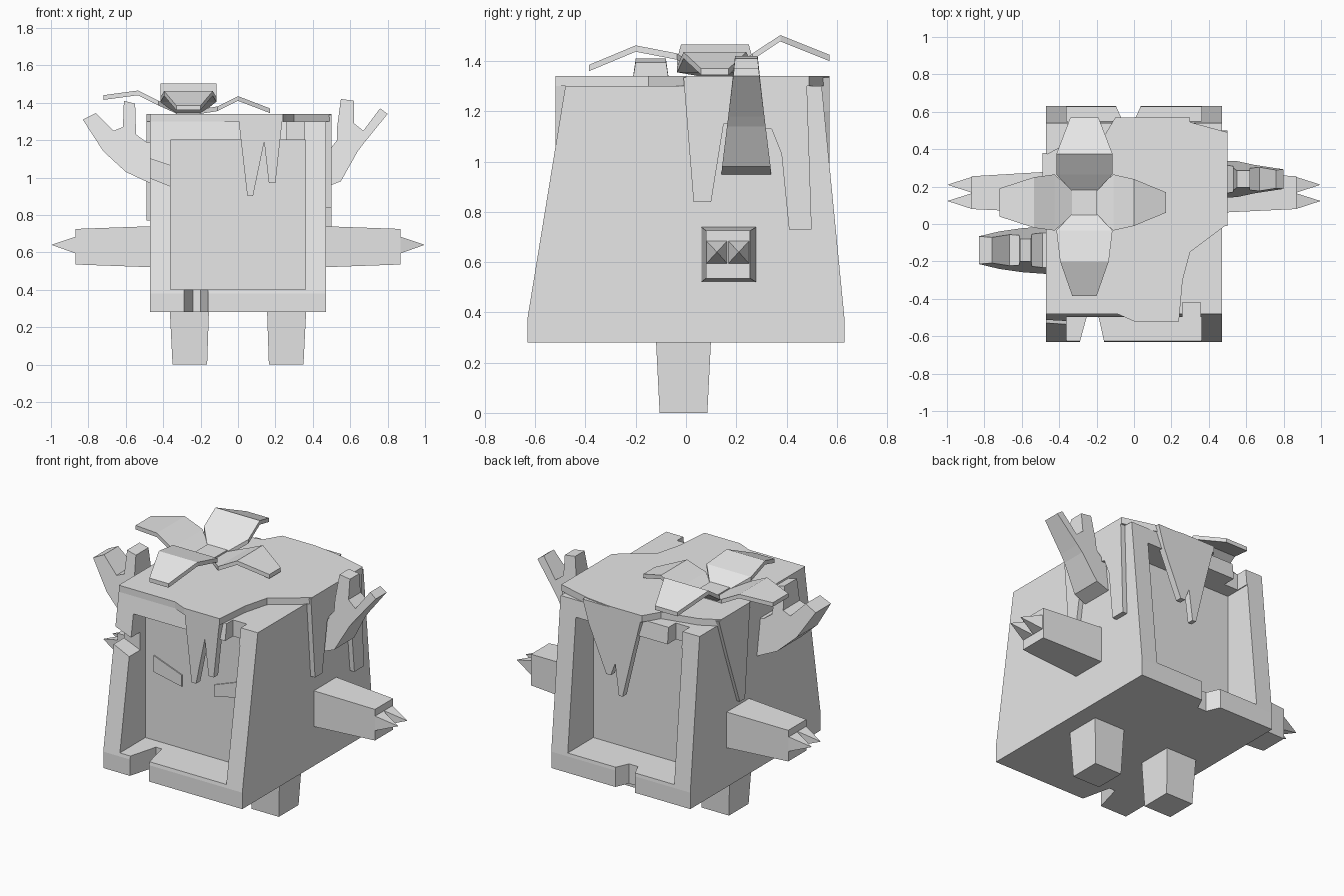
import bpy, bmesh

if "Cube" in bpy.data.objects:
    bpy.data.objects.remove(bpy.data.objects["Cube"])

grey = bpy.data.materials.new("plain grey")
grey.diffuse_color = (0.8, 0.8, 0.8, 1)
grey.use_nodes = True
grey.node_tree.nodes["Principled BSDF"].inputs["Base Color"].default_value = grey.diffuse_color


def finish(name, bm):
    bmesh.ops.recalc_face_normals(bm, faces=bm.faces)
    me = bpy.data.meshes.new(name)
    bm.to_mesh(me)
    bm.free()
    me.materials.append(grey)
    ob = bpy.data.objects.new(name, me)
    bpy.context.collection.objects.link(ob)
    return ob


def loft(name, rings):
    """Skin a list of equal-length point rings and cap both ends."""
    bm = bmesh.new()
    vs = [[bm.verts.new(p) for p in r] for r in rings]
    n = len(vs[0])
    for a, b in zip(vs, vs[1:]):
        for i in range(n):
            j = (i + 1) % n
            bm.faces.new((a[i], a[j], b[j], b[i]))
    bm.faces.new(vs[0])
    bm.faces.new(vs[-1])
    return finish(name, bm)


def prism(name, axis, poly, lo, hi):
    """Extrude a 2D outline along an axis; lo and hi may depend on the point."""
    def place(p, d):
        d = d(p) if callable(d) else d
        return {"x": (d, p[0], p[1]), "y": (p[0], d, p[1]), "z": (p[0], p[1], d)}[axis]
    return loft(name, [[place(p, d) for p in poly] for d in (lo, hi)])


def rect(a, b, c, d):
    return [(a, c), (b, c), (b, d), (a, d)]


# Body: sloped block with recessed panels and chipped frame
body = prism("body", "x", [(-.63, .28), (.63, .28), (.63, .38), (.54, 1.3),
                           (-.48, 1.3), (-.63, .38)], -.47, .47)
cuts = [
    ("y", rect(-.36, .36, .4, 1.2), -1, -.38),
    ("y", rect(-.36, .36, .4, 1.2), .38, 1),
    ("z", [(-.295, -.65), (-.155, -.65), (-.2, -.45), (-.24, -.45)], .2, .45),
    ("z", [(-.105, .65), (.045, .65), (0, .55), (-.06, .55)], .2, .45),
    ("y", [(-.5, 1.11), (-.35, 1.06), (-.35, .95), (-.5, 1.01)], -.7, -.43),
    ("y", rect(.26, .355, 1.15, 1.35), -.7, -.42),
    ("y", rect(-.355, -.26, 1.15, 1.35), .47, .7),
]
bpy.context.view_layer.objects.active = body
for axis, poly, lo, hi in cuts:
    cutter = prism("cutter", axis, poly, lo, hi)
    cutter.hide_render = True
    mod = body.modifiers.new("cut", "BOOLEAN")
    mod.operation = "DIFFERENCE"
    mod.solver = "EXACT"
    mod.object = cutter
    bpy.ops.object.modifier_apply(modifier=mod.name)
    bpy.data.objects.remove(cutter)

# Slanted eyes on the front panel
for s, name in ((-1, "left_eye"), (1, "right_eye")):
    prism(name, "y", [(s * .3, .92), (s * .11, .85), (s * .11, .78), (s * .3, .82)],
          -.387, -.379)

# Moss cover with drips over each side
prism("cover", "z", [(-.47, -.48), (-.09, -.48), (0, -.52), (.24, -.52), (.26, -.3),
                     (.3, -.15), (.42, -.06), (.5, 0), (.5, .49), (.28, .55), (.12, .57),
                     (-.1, .57), (-.16, .47), (-.38, .42), (-.49, .36), (-.49, .08),
                     (-.47, .05)], 1.3, 1.34)
prism("front_drip", "y", [(0, 1.335), (.05, .9), (.08, .9), (.14, 1.19), (.165, .97),
                          (.2, .97), (.24, 1.335)], -.52, -.478)
prism("back_drip", "y", [(.3, 1.335), (.26, 1.2), (.14, .92), (.11, .92), (.08, 1.0),
                         (.055, .81), (.03, .81), (-.04, 1.1), (-.1, 1.335)], .53, .57)
prism("right_drip", "x", [(-.01, 1.335), (.03, .84), (.1, .84), (.15, 1.15), (.34, 1.13),
                          (.38, 1.03), (.41, .73), (.5, .73), (.48, 1.335)], .465, .5)
prism("left_drip", "x", [(.38, 1.335), (.3, 1.1), (.18, .77), (.13, .77), (.08, 1.335)],
      -.49, -.465)

# Forked branches, thinner toward the top


def branch(name, poly, y, base, tip):
    def half(p):
        t = min(max((p[1] - .95) / .45, 0), 1)
        return base + (tip - base) * t
    prism(name, "y", poly, lambda p: y - half(p), lambda p: y + half(p))


branch("right_branch", [(.45, .94), (.55, .98), (.64, 1.14), (.67, 1.18), (.80, 1.34),
                        (.76, 1.37), (.67, 1.25), (.62, 1.29), (.62, 1.41), (.55, 1.42),
                        (.53, 1.27), (.53, 1.2), (.45, 1.1)], .24, .1, .045)
branch("left_branch", [(-.45, .96), (-.6, 1.03), (-.72, 1.14), (-.83, 1.31), (-.76, 1.345),
                       (-.665, 1.25), (-.615, 1.27), (-.61, 1.41), (-.55, 1.395),
                       (-.545, 1.23), (-.49, 1.19), (-.45, 1.19)], -.14, .13, .06)

# Arms with two claws each, and legs
for s, side in ((-1, "left"), (1, "right")):
    loft(side + "_arm", [[(s * x, y, z) for y, z in rect(a, b, c, d)]
                         for x, a, b, c, d in ((.45, .06, .28, .52, .74),
                                               (.87, .08, .255, .535, .725))])
    for i, y in enumerate((.08, .167)):
        loft(f"{side}_claw_{i + 1}", [
            [(s * .865, p, z) for p, z in rect(y, y + .085, .593, .685)],
            [(s * .995, p, z) for p, z in rect(y + .042, y + .044, .639, .641)]])
    loft(side + "_leg", [[(s * x, y, z) for x, y in rect(a, b, c, d)]
                         for z, a, b, c, d in ((0, .165, .35, -.105, .085),
                                               (.3, .155, .365, -.12, .1))])

# Flower: centre plate and four bent petals
cx, cy = -.265, .115
prism("flower_centre", "z", rect(cx - .066, cx + .066, cy - .066, cy + .066), 1.335, 1.375)


def petal(name, dx, dy, stations):
    rings = []
    for d, w, z in stations:
        rings.append([(cx + dx * d - dy * q, cy + dy * d + dx * q, h)
                      for q, h in ((-w, z - .025), (w, z - .025), (w, z), (-w, z))])
    loft(name, rings)


petal("left_petal", -1, 0, [(.06, .065, 1.365), (.16, .15, 1.41), (.27, .135, 1.465),
                            (.455, .075, 1.44)])
petal("right_petal", 1, 0, [(.06, .065, 1.365), (.155, .15, 1.38), (.265, .125, 1.435),
                            (.435, .055, 1.37)])
petal("front_petal", 0, -1, [(.06, .065, 1.365), (.15, .15, 1.43), (.315, .13, 1.462),
                             (.5, .065, 1.385)])
petal("back_petal", 0, 1, [(.06, .065, 1.365), (.15, .15, 1.43), (.26, .15, 1.503),
                           (.455, .075, 1.425)])
